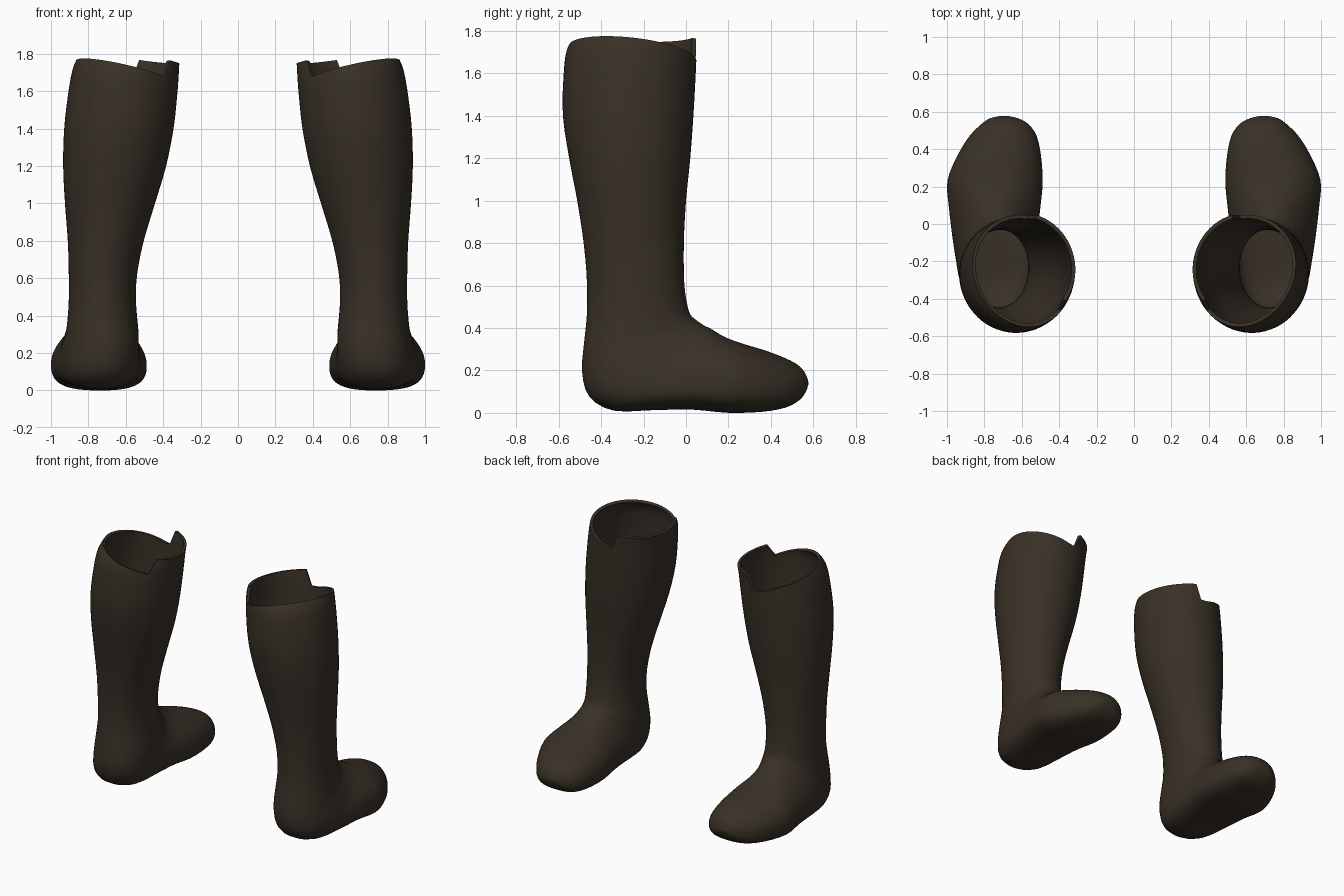
import bpy, bmesh, math
from mathutils import Vector

if "Cube" in bpy.data.objects:
    bpy.data.objects.remove(bpy.data.objects["Cube"])

SEG, SUB = 64, 3

leather = bpy.data.materials.new("dark brown leather")
leather.diffuse_color = (0.040, 0.030, 0.020, 1)
leather.use_nodes = True
leather.node_tree.nodes["Principled BSDF"].inputs["Base Color"].default_value = leather.diffuse_color

# Shaft sections: height, front y, back y, inner x, outer x
shaft = [(1.80, .06, -.50, .312, .85), (1.72, .052, -.56, .315, .885),
         (1.58, .045, -.578, .325, .91), (1.4, .035, -.58, .345, .93),
         (1.2, .02, -.55, .385, .935), (1.0, 0, -.512, .445, .925),
         (.8, -.01, -.482, .505, .91), (.62, -.008, -.467, .54, .905)]
# Foot sections fan round the ankle: top y, top z, sole y, sole z, inner x, outer x
foot = [(.005, .52, -.468, .46, .545, .905), (.02, .47, -.48, .34, .54, .91),
        (.045, .445, -.49, .2, .532, .92), (.08, .42, -.455, .08, .53, .94),
        (.12, .40, -.34, .015, .525, .955), (.16, .375, -.15, .018, .515, .975),
        (.2, .355, .03, .02, .50, .99), (.27, .33, .2, .005, .488, .998),
        (.37, .30, .36, .01, .497, .945), (.47, .262, .47, .03, .52, .88),
        (.535, .225, .535, .065, .565, .815), (.565, .185, .565, .105, .62, .77),
        (.577, .15, .577, .14, .67, .72)]
stations = [(f, z, b, z, xi, xo) for z, f, b, xi, xo in shaft] + foot
LAST = len(stations) - 1


def section(u):
    """Smoothly interpolated section at station parameter u."""
    i = min(int(u), LAST - 1)
    t = u - i
    p = [stations[min(max(i + k, 0), LAST)] for k in (-1, 0, 1, 2)]
    return [b + .5 * t * (c - a + t * (2*a - 5*b + 4*c - d + t * (3*(b - c) + d - a)))
            for a, b, c, d in zip(*p)]


def point(u, phi, side):
    """Surface point; phi 0 is the outer side, 90 degrees is the front."""
    fy, fz, by, bz, xi, xo = section(u)
    ramp = min(max((u - 8) / 5, 0), 1)
    n = 1 - .14 * ramp
    s, c = math.sin(phi), math.cos(phi)
    s = math.copysign(abs(s) ** n, s)
    c = math.copysign(abs(c) ** n, c)
    s -= .2 * ramp * math.cos(phi) ** 2
    return Vector((side * ((xi + xo) / 2 + c * (xo - xi) / 2),
                   (fy + by) / 2 + s * (fy - by) / 2,
                   (fz + bz) / 2 + s * (fz - bz) / 2))


def rim_height(phi):
    """Sloping rim with a raised tab on the inner front side."""
    deg = math.degrees(phi) % 360
    if 99 < deg < 219:
        return 1.75 + .022 * abs((deg - 159) / 60) ** 2
    d = abs((deg + 30 + 180) % 360 - 180)
    return 1.662 + .118 * math.cos(math.radians(min(d * .75, 90)))


def rim_parameter(phi):
    lo, hi, z = 0, 2, rim_height(phi)
    for _ in range(25):
        mid = (lo + hi) / 2
        if section(mid)[1] > z:
            lo = mid
        else:
            hi = mid
    return lo


def make_boot(name, side):
    bm = bmesh.new()
    angles = [2 * math.pi * (k + .5) / SEG for k in range(SEG)]
    starts = [rim_parameter(a) for a in angles]
    rows = []
    # Top band follows the cut rim
    for r in range(5):
        rows.append([bm.verts.new(point(s + (2 - s) * r / 5, a, side))
                     for a, s in zip(angles, starts)])
    # Calf, ankle and foot
    for r in range((LAST - 2) * SUB + 1):
        rows.append([bm.verts.new(point(2 + r / SUB, a, side)) for a in angles])
    for a, b in zip(rows, rows[1:]):
        for k in range(SEG):
            j = (k + 1) % SEG
            bm.faces.new((a[k], a[j], b[j], b[k]))
    bm.faces.new(rows[-1])
    # Outward normals: reverse everything if the toe cap faces backwards
    bm.normal_update()
    bmesh.ops.recalc_face_normals(bm, faces=bm.faces[:])
    bm.normal_update()
    bm.faces.ensure_lookup_table()
    if bm.faces[-1].normal.y < 0:
        bmesh.ops.reverse_faces(bm, faces=bm.faces[:])
    low = min(v.co.z for v in bm.verts)
    bmesh.ops.translate(bm, verts=bm.verts[:], vec=(0, 0, -low))
    mesh = bpy.data.meshes.new(name)
    bm.to_mesh(mesh)
    bm.free()
    mesh.materials.append(leather)
    obj = bpy.data.objects.new(name, mesh)
    bpy.context.collection.objects.link(obj)
    # Leather thickness, grown inwards
    wall = obj.modifiers.new("wall", 'SOLIDIFY')
    wall.thickness = .02
    wall.offset = -1
    bpy.ops.object.select_all(action='DESELECT')
    bpy.context.view_layer.objects.active = obj
    obj.select_set(True)
    bpy.ops.object.modifier_apply(modifier="wall")
    bpy.ops.object.shade_smooth_by_angle(angle=math.radians(50))


make_boot("right_boot", 1)
make_boot("left_boot", -1)
